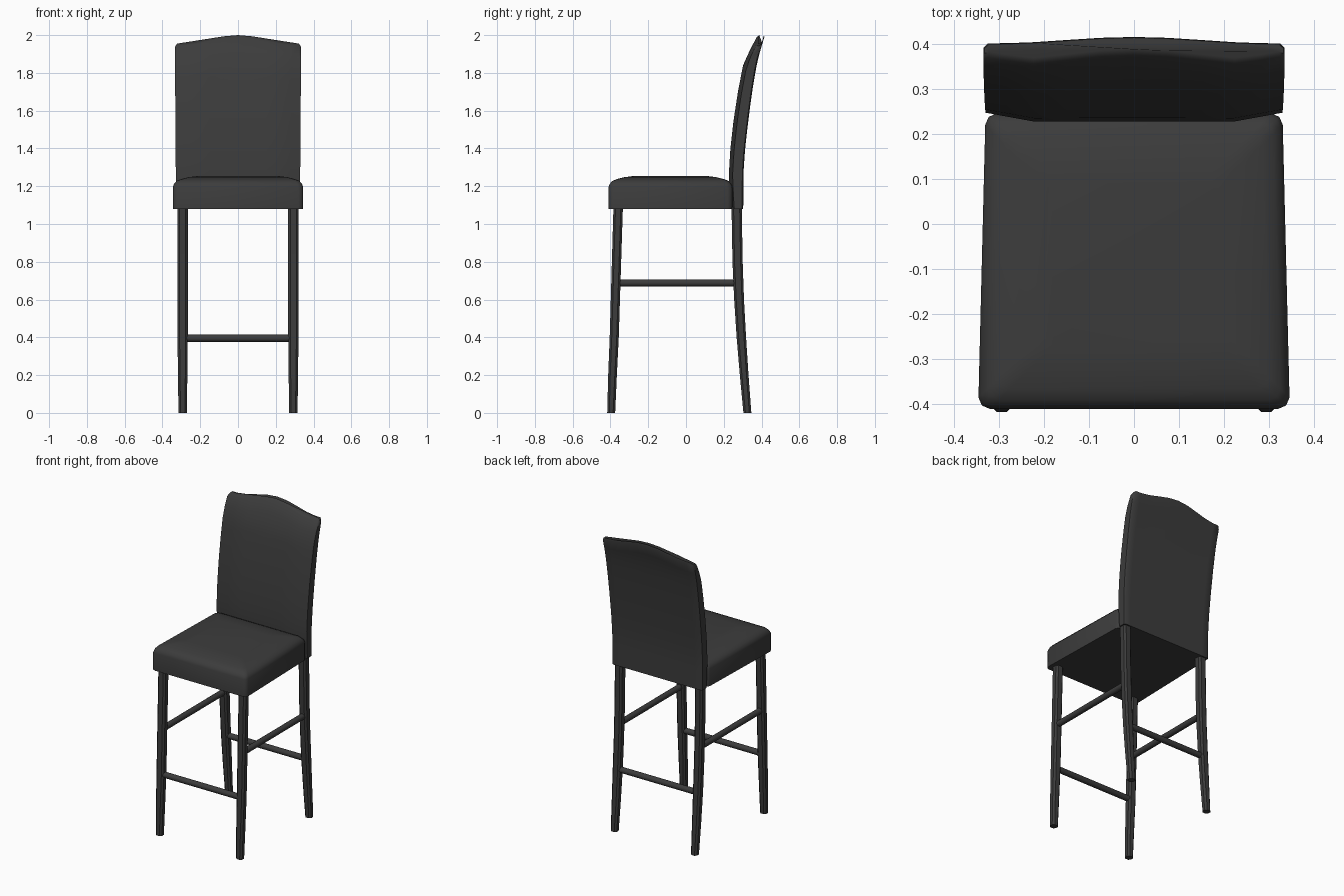
import bpy, bmesh, math
from mathutils import Vector

if "Cube" in bpy.data.objects:
    bpy.data.objects.remove(bpy.data.objects["Cube"])

dark = bpy.data.materials.new("dark")
dark.diffuse_color = (0.045, 0.045, 0.045, 1)
dark.use_nodes = True
dark.node_tree.nodes["Principled BSDF"].inputs["Base Color"].default_value = dark.diffuse_color


def loft(name, rings, angle=35):
    """Skin closed rings of equal point count and cap both ends."""
    bm = bmesh.new()
    loops = [[bm.verts.new(p) for p in ring] for ring in rings]
    n = len(loops[0])
    for a, b in zip(loops, loops[1:]):
        for i in range(n):
            j = (i + 1) % n
            bm.faces.new((a[i], a[j], b[j], b[i]))
    bm.faces.new(loops[0][::-1])
    bm.faces.new(loops[-1])
    bmesh.ops.recalc_face_normals(bm, faces=bm.faces)
    me = bpy.data.meshes.new(name)
    bm.to_mesh(me)
    bm.free()
    ob = bpy.data.objects.new(name, me)
    bpy.context.collection.objects.link(ob)
    me.materials.append(dark)
    bpy.ops.object.select_all(action='DESELECT')
    bpy.context.view_layer.objects.active = ob
    ob.select_set(True)
    bpy.ops.object.shade_smooth_by_angle(angle=math.radians(angle))
    return ob


def lerp(table, z):
    """Interpolate a column (z, value) table."""
    for (z0, v0), (z1, v1) in zip(table, table[1:]):
        if z <= z1:
            return v0 + (v1 - v0) * (z - z0) / (z1 - z0)
    return table[-1][1]


# Seat: tapered cushion with softened corners and a domed top
def seat_ring(z, inset):
    yf, yb = -0.41 + inset, 0.245 - inset
    wf, wb = 0.345 - inset, 0.33 - inset
    c = 0.025
    half = [(wf - c, yf), (wf - c * 0.3, yf + c * 0.3), (wf, yf + c),
            (wb, yb - c), (wb - c * 0.3, yb - c * 0.3), (wb - c, yb)]
    pts = half + [(-x, y) for x, y in reversed(half)]
    return [(x, y, z) for x, y in pts]


loft("seat", [seat_ring(z, i) for z, i in (
    (1.08, 0), (1.195, 0), (1.212, 0.006), (1.228, 0.02), (1.238, 0.045),
    (1.248, 0.085), (1.255, 0.14))], 50)

# Backrest: raked curved panel, crowned front, arched top
FRONT = [(1.08, 0.235), (1.25, 0.226), (1.4, 0.235), (1.55, 0.252),
         (1.7, 0.275), (1.84, 0.302), (1.92, 0.338), (2.0, 0.38)]
REAR = [(1.08, 0.303), (1.27, 0.304), (1.4, 0.313), (1.55, 0.330),
        (1.7, 0.350), (1.84, 0.373), (1.92, 0.393), (2.0, 0.418)]
XS = [-1, -0.97, -0.85, -0.67, -0.45, -0.22, 0, 0.22, 0.45, 0.67, 0.85, 0.97, 1]


def back_ring(t, shrink=0.0):
    ring = []
    for side, xs in ((FRONT, XS), (REAR, XS[::-1])):
        for u in xs:
            a = abs(u)
            arch = 0.5 + 0.5 * math.cos(math.pi * min(a / 0.92, 1))
            top = 1.955 + 0.045 * arch - (0.012 if a == 1 else 0)
            if shrink == 0:
                top -= 0.01
            z = 1.08 + t * (top - 1.08)
            y = lerp(side, z)
            if side is FRONT:
                y += 0.02 * max(0, (a - 0.67) / 0.33) + shrink
            else:
                y -= shrink * 0.6 + (0.006 if a == 1 else 0)
            w = 0.328 + 0.006 * t - shrink * 0.3
            ring.append((u * w, y, z))
    return ring


loft("backrest", [back_ring(i / 14) for i in range(15)] + [back_ring(1, 0.008)], 45)


# Legs: chamfered square section swept along (z, y, half width x, half depth y)
def leg(name, sx, path):
    rings = []
    for z, y, hx, hy in path:
        c = 0.011
        pts = [(hx - c, -hy), (hx, c - hy), (hx, hy - c), (hx - c, hy),
               (c - hx, hy), (-hx, hy - c), (-hx, c - hy), (c - hx, -hy)]
        rings.append([(sx * 0.293 + px, y + py, z) for px, py in pts])
    loft(name, rings, 30)


front_path = [(0, -0.396, 0.022, 0.021), (0.2, -0.389, 0.025, 0.023),
              (0.4, -0.380, 0.027, 0.024), (1.09, -0.359, 0.027, 0.025)]
back_path = [(0, 0.325, 0.022, 0.021), (0.2, 0.308, 0.025, 0.023),
             (0.4, 0.293, 0.027, 0.025), (0.6, 0.281, 0.027, 0.026),
             (0.8, 0.273, 0.027, 0.027), (1.09, 0.268, 0.027, 0.027)]


# Stretchers: round rods between two points
def rod(name, a, b, r=0.019):
    a, b = Vector(a), Vector(b)
    q = (b - a).to_track_quat('Z', 'Y')
    circle = [q @ Vector((r * math.cos(k * math.pi / 8), r * math.sin(k * math.pi / 8), 0))
              for k in range(16)]
    loft(name, [[e + p for p in circle] for e in (a, b)])


for sx, tag in ((-1, "left"), (1, "right")):
    leg("front_leg_" + tag, sx, front_path)
    leg("back_leg_" + tag, sx, back_path)
    rod("side_stretcher_" + tag, (sx * 0.293, -0.365, 0.688), (sx * 0.293, 0.275, 0.688))
rod("front_stretcher", (-0.285, -0.38, 0.395), (0.285, -0.38, 0.395))
rod("back_stretcher", (-0.285, 0.293, 0.395), (0.285, 0.293, 0.395))
